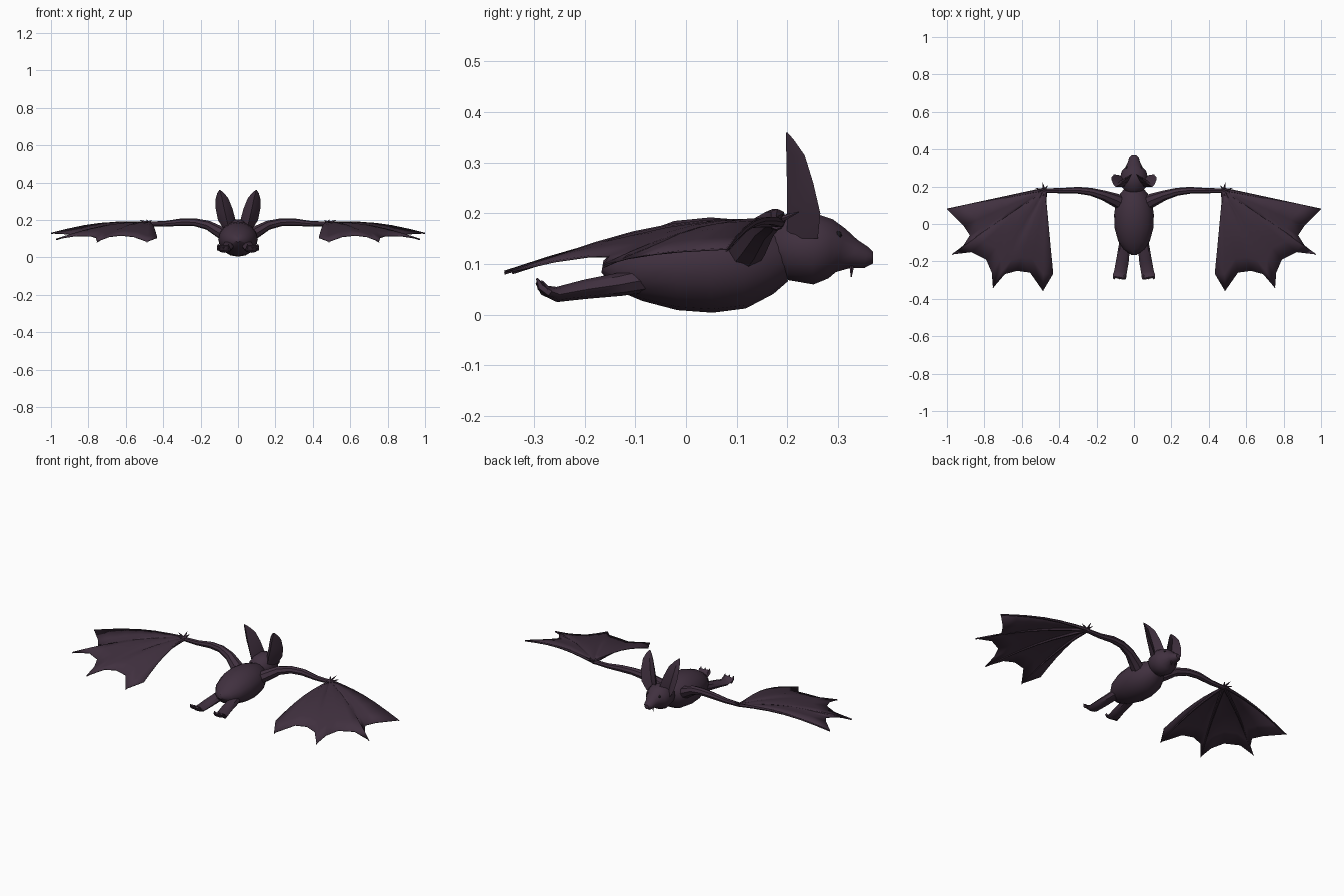
import bpy, bmesh, math
from mathutils import Vector

cube = bpy.data.objects.get("Cube")
if cube:
    bpy.data.objects.remove(cube)


def material(name, rgb):
    m = bpy.data.materials.new(name)
    m.use_nodes = True
    m.diffuse_color = (*rgb, 1)
    m.node_tree.nodes["Principled BSDF"].inputs["Base Color"].default_value = (*rgb, 1)
    return m


FUR = material("dark plum fur", (0.052, 0.03, 0.05))
EYE = material("black eye", (0.01, 0.008, 0.01))


def finish(name, bm, mat, mirror, angle=40):
    bmesh.ops.recalc_face_normals(bm, faces=bm.faces)
    mesh = bpy.data.meshes.new(name)
    bm.to_mesh(mesh)
    bm.free()
    mesh.materials.append(mat)
    ob = bpy.data.objects.new(name, mesh)
    bpy.context.collection.objects.link(ob)
    bpy.ops.object.select_all(action='DESELECT')
    ob.select_set(True)
    bpy.context.view_layer.objects.active = ob
    bpy.ops.object.shade_smooth_by_angle(angle=math.radians(angle))
    if mirror:
        ob.modifiers.new("Mirror", 'MIRROR').use_mirror_merge = False
    return ob


def loft(name, stations, sides=10, mirror=False, mat=FUR, up=(0, 0, 1)):
    """Skin elliptical rings (centre, half width, half height) along a path."""
    bm = bmesh.new()
    pts = [Vector(s[0]) for s in stations]
    rings = []
    for i, (_, rw, rh) in enumerate(stations):
        t = (pts[min(i + 1, len(pts) - 1)] - pts[max(i - 1, 0)]).normalized()
        side = t.cross(Vector(up)).normalized()
        high = side.cross(t)
        ring = []
        for k in range(sides):
            a = math.tau * k / sides
            ring.append(bm.verts.new(pts[i] + side * rw * math.cos(a) + high * rh * math.sin(a)))
        rings.append(ring)
    for a, b in zip(rings, rings[1:]):
        for k in range(sides):
            j = (k + 1) % sides
            bm.faces.new((a[k], a[j], b[j], b[k]))
    bm.faces.new(rings[0])
    bm.faces.new(rings[-1])
    return finish(name, bm, mat, mirror)


def spine(rows):
    return [((0, y, z), w, h) for y, z, w, h in rows]


# Torso and head
loft("torso", spine([
    (-.165, .095, .015, .012), (-.135, .09, .055, .042), (-.09, .093, .085, .066),
    (-.02, .097, .104, .088), (.05, .098, .106, .094), (.11, .1, .098, .088),
    (.16, .108, .075, .068), (.19, .115, .05, .05)]), 16)
loft("head", spine([
    (.165, .12, .03, .03), (.195, .128, .064, .062), (.25, .131, .075, .073),
    (.285, .13, .064, .06), (.305, .127, .045, .045), (.33, .12, .033, .03),
    (.355, .113, .026, .022), (.369, .113, .013, .012)]), 14)

# Fangs and eyes
loft("fang", [((.013, .327, .097), .005, .005), ((.013, .326, .074), .001, .001)], 5, True, up=(0, 1, 0))
bm = bmesh.new()
bmesh.ops.create_uvsphere(bm, u_segments=8, v_segments=6, radius=.009)
bmesh.ops.translate(bm, verts=bm.verts, vec=(.036, .299, .157))
finish("eye", bm, EYE, True)

# Cupped ears: crescent cross-sections, open toward the face
bm = bmesh.new()
rings = []
for z, x, w, back, depth in [(.15, .048, .028, .2, .06), (.2, .06, .047, .199, .066),
                             (.26, .074, .045, .199, .052), (.315, .085, .034, .198, .036),
                             (.345, .093, .018, .197, .016), (.36, .097, .003, .197, .003)]:
    outer = [(u, (1 - abs(u) ** 1.6) * -1 + 1) for u in (-1, -.6, 0, .6, 1)]
    inner = [(u, .6 + .4 * abs(u)) for u in (.55, 0, -.55)]
    rings.append([bm.verts.new((x + u * w, back + depth * v, z)) for u, v in outer + inner])
for a, b in zip(rings, rings[1:]):
    for k in range(8):
        j = (k + 1) % 8
        bm.faces.new((a[k], a[j], b[j], b[k]))
bm.faces.new(rings[0])
bm.faces.new(rings[-1])
finish("ear", bm, FUR, True)

# Arms, from shoulder to wrist
loft("arm", [((.05, .105, .11), .04, .035), ((.1, .128, .138), .036, .032),
             ((.16, .152, .172), .027, .025), ((.23, .172, .188), .021, .021),
             ((.3, .18, .189), .018, .02), ((.39, .178, .18), .014, .015),
             ((.485, .178, .18), .012, .012)], 8, True)

# Wing membrane, a domed fan spreading from the wrist
WRIST = Vector((.475, .185, .186))
TIPS = [(1, .08, .13), (.973, -.163, .098), (.754, -.342, .086), (.487, -.358, .085)]
RIM = [TIPS[0], (.91, -.01, .125), (.877, -.06, .12), (.91, -.115, .11), TIPS[1],
       (.87, -.15, .115), (.79, -.19, .115), (.76, -.26, .105), TIPS[2],
       (.69, -.267, .11), (.626, -.25, .118), (.556, -.259, .11), TIPS[3], (.432, -.265, .105)]
STEPS = 6


def wing_point(end, t, drop=0):
    p = WRIST.lerp(Vector(end), t)
    p.z += .025 * math.sin(math.pi * t) - drop
    return p


bm = bmesh.new()
root = bm.verts.new(WRIST)
rays = [[bm.verts.new(wing_point(e, s / STEPS)) for s in range(1, STEPS + 1)] for e in RIM]
for a, b in zip(rays, rays[1:]):
    bm.faces.new((root, a[0], b[0]))
    for s in range(STEPS - 1):
        bm.faces.new((a[s], a[s + 1], b[s + 1], b[s]))
wing = finish("wing_membrane", bm, FUR, True)
solid = wing.modifiers.new("Thickness", 'SOLIDIFY')
solid.thickness = .004
solid.offset = 0

# Finger bones along the underside
for n, tip in enumerate(TIPS):
    path = [(wing_point(tip, s / 6, .004), .010 - .0013 * s, .010 - .0013 * s) for s in range(7)]
    loft(f"finger_{n + 1}", path, 6, True)

# Thumb claws at the wrist
for n, end in enumerate([(.489, .223, .203), (.525, .192, .2), (.462, .205, .2)]):
    loft(f"thumb_claw_{n + 1}", [((.48, .178, .184), .009, .008), (end, .001, .001)], 5, True)

# Hind legs and upturned feet
loft("leg", [((.045, -.08, .07), .03, .026), ((.053, -.13, .06), .031, .023),
             ((.062, -.2, .05), .034, .019), ((.072, -.255, .04), .034, .015),
             ((.076, -.278, .048), .036, .011), ((.078, -.289, .064), .034, .006)], 8, True)
for n in range(3):
    x = .05 + .027 * n
    loft(f"toe_{n + 1}", [((x, -.268, .042), .009, .009), ((x + .001, -.287, .055), .008, .008),
                          ((x + .002, -.294, .072), .002, .002)], 5, True)
